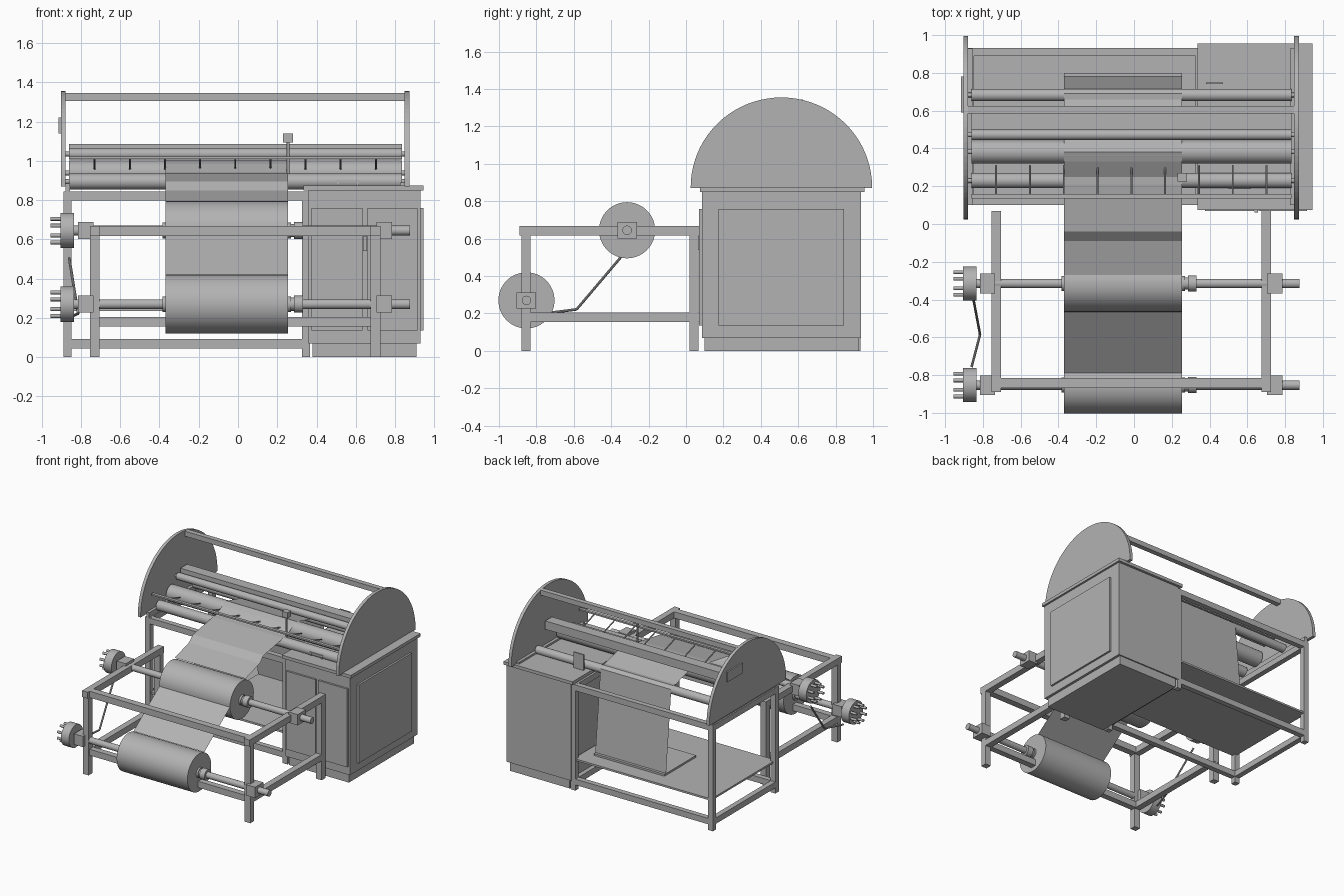
import bpy, bmesh, math
from mathutils import Vector, Matrix

if "Cube" in bpy.data.objects:
    bpy.data.objects.remove(bpy.data.objects["Cube"])

grey = bpy.data.materials.new("plain_grey")
grey.diffuse_color = (0.45, 0.45, 0.45, 1)
grey.use_nodes = True
grey.node_tree.nodes["Principled BSDF"].inputs["Base Color"].default_value = grey.diffuse_color


def finish(name, bm, smooth=False):
    me = bpy.data.meshes.new(name)
    bm.to_mesh(me)
    bm.free()
    me.materials.append(grey)
    if smooth:
        for p in me.polygons:
            p.use_smooth = True
        me.set_sharp_from_angle(angle=math.radians(35))
    ob = bpy.data.objects.new(name, me)
    bpy.context.collection.objects.link(ob)
    return ob


def box(name, x0, x1, y0, y1, z0, z1):
    bm = bmesh.new()
    m = Matrix.Translation(((x0 + x1) / 2, (y0 + y1) / 2, (z0 + z1) / 2))
    bmesh.ops.create_cube(bm, size=1, matrix=m @ Matrix.Diagonal((x1 - x0, y1 - y0, z1 - z0, 1)))
    return finish(name, bm)


def rod(name, a, b, r, seg=32):
    a, b = Vector(a), Vector(b)
    bm = bmesh.new()
    m = Matrix.Translation((a + b) / 2) @ (b - a).to_track_quat('Z', 'Y').to_matrix().to_4x4()
    bmesh.ops.create_cone(bm, cap_ends=True, segments=seg, radius1=r, radius2=r,
                          depth=(b - a).length, matrix=m)
    return finish(name, bm, True)


def tube_x(name, x0, x1, y, z, r, seg=32):
    return rod(name, (x0, y, z), (x1, y, z), r, seg)


def sheet(name, x0, x1, path):
    bm = bmesh.new()
    rows = [(bm.verts.new((x0, y, z)), bm.verts.new((x1, y, z))) for y, z in path]
    for (a, b), (c, d) in zip(rows, rows[1:]):
        bm.faces.new((a, b, d, c))
    return finish(name, bm)


# Cabinet: plinth, body, worktop, raised panels
box("cabinet_plinth", .38, .91, .10, .925, 0, .07)
box("cabinet_body", .36, .93, .085, .935, .07, .85)
box("cabinet_top", .335, .945, .075, .955, .85, .875)
box("side_panel", .93, .945, .175, .845, .135, .76)
box("door_left", .375, .635, .07, .085, .135, .76)
box("door_right", .66, .915, .07, .085, .135, .76)
box("door_handle", .638, .657, .06, .085, .54, .615)

# Main frame beside the cabinet
for y0 in (.10, .89):
    for x0 in (-.89, .325):
        box("frame_leg", x0, x0 + .042, y0, y0 + .042, 0, .845)
    for z0 in (.045, .797):
        box("frame_rail", -.85, .325, y0, y0 + .042, z0, z0 + .047)
for x0 in (-.89, .325):
    for z0 in (.045, .797):
        box("frame_side_rail", x0, x0 + .042, .142, .89, z0, z0 + .047)
box("shelf", -.87, .345, .11, .925, .235, .25)
box("shelf_board", -.37, .255, .40, .80, .25, .265)

# Half-round end plates joined by a top bar
for x0 in (-.903, .848):
    bm = bmesh.new()
    pts = [(.025, .87), (.995, .87)]
    pts += [(.51 + .485 * math.cos(math.pi * i / 40), .875 + .48 * math.sin(math.pi * i / 40))
            for i in range(41)]
    f = bm.faces.new([bm.verts.new((x0, y, z)) for y, z in pts])
    ext = bmesh.ops.extrude_face_region(bm, geom=[f])
    bmesh.ops.translate(bm, vec=(.025, 0, 0),
                        verts=[v for v in ext["geom"] if isinstance(v, bmesh.types.BMVert)])
    bmesh.ops.recalc_face_normals(bm, faces=bm.faces)
    finish("end_plate", bm)
box("plate_foot", -.88, -.855, .10, .93, .845, .885)
box("plate_foot", .825, .85, .10, .93, .875, .89)
box("control_panel", -.915, -.903, .59, .78, 1.14, 1.22)
box("top_bar", -.88, .85, .585, .625, 1.305, 1.345)

# Rollers and beam between the end plates
for name, y, z, r in (("rear_roller", .683, .895, .033), ("tension_roller", .472, 1.035, .028),
                      ("main_roller", .382, .938, .063), ("front_roller", .23, .895, .04)):
    tube_x(name, -.86, .835, y, z, r)
    tube_x(name + "_axle", -.88, .85, y, z, .012, 16)
box("cross_beam", -.86, .835, .50, .585, 1.02, 1.087)

# Guide strip with fingers
box("guide_strip", -.86, .835, .135, .16, 1.01, 1.022)
for i in range(9):
    x = -.73 + i * .179
    rod("guide_finger", (x, .15, 1.012), (x, .31, .96), .005, 8)

# Sensor, plate and handle on top
box("sensor_head", .23, .28, .225, .27, 1.095, 1.14)
rod("sensor_post", (.255, .248, .93), (.255, .248, 1.10), .007, 12)
box("rear_plate", .38, .47, .74, .75, .87, 1.0)
box("top_handle", .50, .62, .185, .197, .893, .903)
for x in (.505, .605):
    box("handle_post", x, x + .01, .185, .197, .87, .893)

# Front stand
for x0 in (-.755, .675):
    for y0 in (-.88, .02):
        box("stand_leg", x0, x0 + .05, y0, y0 + .048, 0, .62)
    box("stand_top_rail", x0, x0 + .05, -.89, .07, .617, .668)
    box("stand_low_rail", x0, x0 + .05, -.832, .07, .155, .205)
box("stand_front_rail", -.705, .675, -.868, -.815, .617, .668)
box("stand_front_low_rail", -.705, .675, -.868, -.82, .155, .205)

# Material rolls with shaft, bearings, hand wheel and pins
for y, z in ((-.315, .645), (-.853, .27)):
    tube_x("material_roll", -.37, .255, y, z, .15, 64)
    tube_x("roll_hub", -.385, .27, y, z, .04)
    tube_x("roll_shaft", -.84, .877, y, z, .025)
    tube_x("shaft_sleeve", .255, .29, y, z, .033)
    tube_x("shaft_collar", .285, .33, y, z, .043)
    box("bearing_left", -.815, -.735, y - .052, y + .052, z - .043, z + .043)
    box("bearing_right", .705, .785, y - .052, y + .052, z - .043, z + .043)
    tube_x("hand_wheel", -.905, -.835, y, z, .09, 40)
    for i in range(8):
        a = math.tau * (i + .5) / 8
        tube_x("wheel_pin", -.955, -.90, y + .065 * math.cos(a), z + .065 * math.sin(a), .01, 12)

# Bent link between the hand wheels
link = [(-.86, -.345, .505), (-.815, -.585, .222), (-.86, -.757, .20)]
for a, b in zip(link, link[1:]):
    rod("link_rod", a, b, .007, 10)

# Web of material through the machine
sheet("web_lower", -.37, .255, [(-.79, .408), (-.462, .645)])
sheet("web_upper", -.37, .255, [(-.27, .796), (-.09, .85), (-.04, .895), (.21, .938),
                                (.25, .94), (.33, .985), (.38, 1.004)])
sheet("web_rear", -.37, .255, [(.38, 1.004), (.42, .992), (.66, .93), (.69, .932),
                               (.715, .91), (.78, .266)])
